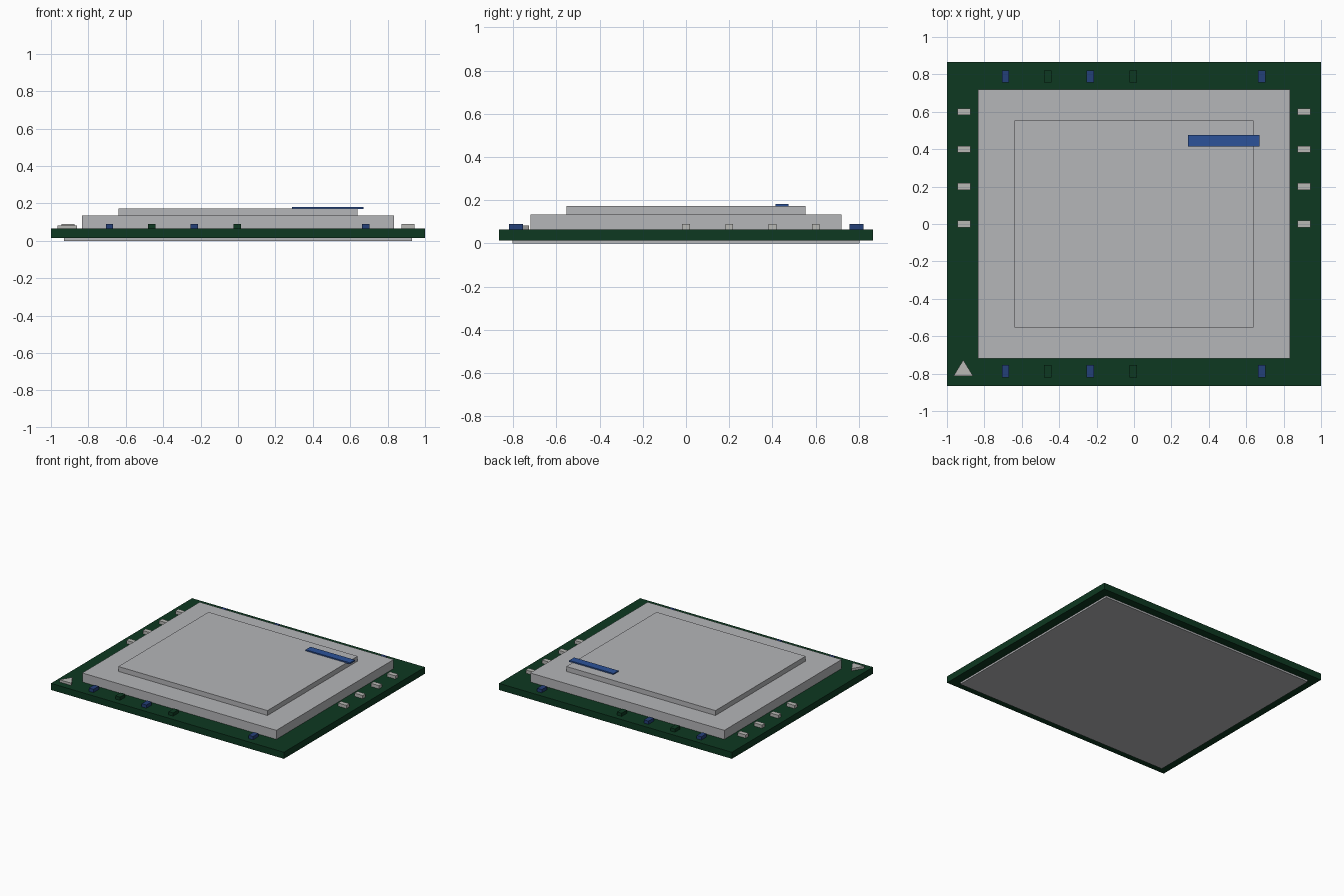
import bpy
import bmesh

if "Cube" in bpy.data.objects:
    bpy.data.objects.remove(bpy.data.objects["Cube"], do_unlink=True)


def material(name, rgb):
    mat = bpy.data.materials.new(name)
    mat.use_nodes = True
    colour = (*rgb, 1.0)
    mat.diffuse_color = colour
    mat.node_tree.nodes["Principled BSDF"].inputs["Base Color"].default_value = colour
    return mat


GREEN = material("board green", (0.004, 0.04, 0.015))
SILVER = material("lid silver", (0.46, 0.465, 0.48))
PALE = material("contact silver", (0.48, 0.48, 0.46))
BLUE = material("bar blue", (0.025, 0.085, 0.32))
NAVY = material("capacitor blue", (0.017, 0.05, 0.19))


def prism(name, outline, z0, z1, mat):
    """Extrude a flat outline from z0 up to z1."""
    bm = bmesh.new()
    face = bm.faces.new([bm.verts.new((x, y, z0)) for x, y in outline])
    top = bmesh.ops.extrude_face_region(bm, geom=[face])["geom"]
    verts = [v for v in top if isinstance(v, bmesh.types.BMVert)]
    bmesh.ops.translate(bm, verts=verts, vec=(0, 0, z1 - z0))
    bmesh.ops.recalc_face_normals(bm, faces=bm.faces)
    mesh = bpy.data.meshes.new(name)
    bm.to_mesh(mesh)
    bm.free()
    mesh.materials.append(mat)
    obj = bpy.data.objects.new(name, mesh)
    bpy.context.collection.objects.link(obj)
    return obj


def box(name, x, y, width, depth, z0, z1, mat):
    w, d = width / 2, depth / 2
    corners = [(x - w, y - d), (x + w, y - d), (x + w, y + d), (x - w, y + d)]
    return prism(name, corners, z0, z1, mat)


# Stacked body: contact plate, board, stepped lid
BOARD_TOP = 0.065
box("contact_plate", 0, 0, 1.86, 1.605, 0, 0.014, SILVER)
box("board", 0, 0, 2.0, 1.73, 0.014, BOARD_TOP, GREEN)
box("lid_base", 0, 0, 1.666, 1.44, BOARD_TOP, 0.135, SILVER)
box("lid_top", 0, 0, 1.28, 1.106, 0.135, 0.173, SILVER)

# Blue bar lying on the lid and overhanging its edge
box("blue_bar", 0.48, 0.445, 0.38, 0.06, 0.171, 0.182, BLUE)

# Capacitors along the front and back edges
capacitors = [(-0.687, NAVY), (-0.46, GREEN), (-0.233, NAVY), (-0.003, GREEN), (0.683, NAVY)]
for side, y in (("front", -0.787), ("back", 0.789)):
    for i, (x, mat) in enumerate(capacitors):
        box(f"{side}_capacitor_{i + 1}", x, y, 0.04, 0.065, BOARD_TOP, 0.09, mat)

# Contacts along both sides
for side, x in (("left", 0.908), ("right", -0.91)):
    for i in range(4):
        box(f"{side}_contact_{i + 1}", x, 0.2 * i, 0.07, 0.036, BOARD_TOP, 0.09, PALE)

# Triangular corner marker
prism("corner_marker", [(-0.965, -0.813), (-0.86, -0.813), (-0.913, -0.727)],
      BOARD_TOP, 0.083, PALE)
